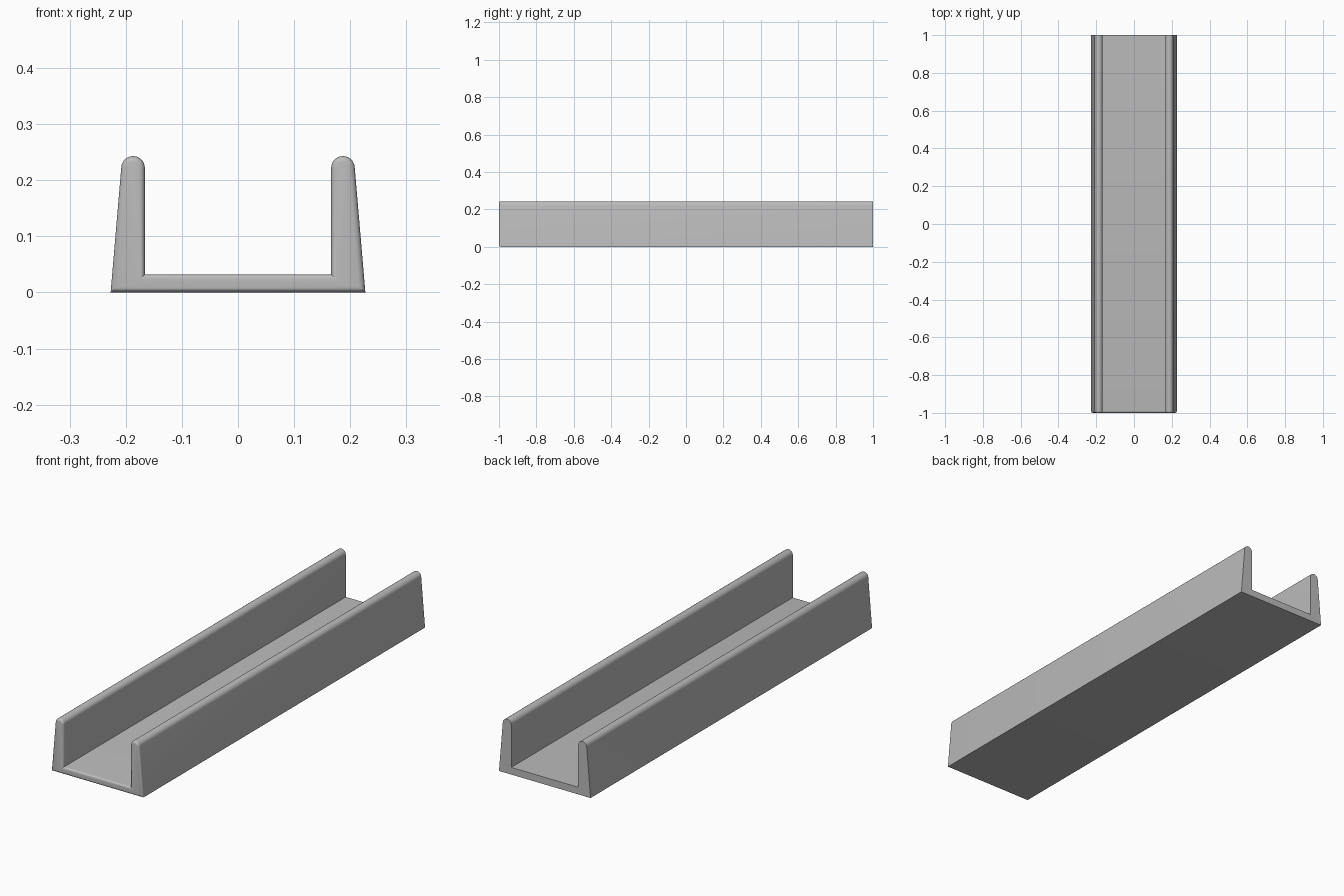
import bpy, bmesh, math

cube = bpy.data.objects.get("Cube")
if cube:
    bpy.data.objects.remove(cube, do_unlink=True)

# Plain grey material
grey = bpy.data.materials.new("plain_grey")
grey.use_nodes = True
colour = (0.5, 0.5, 0.5, 1)
grey.diffuse_color = colour
grey.node_tree.nodes["Principled BSDF"].inputs["Base Color"].default_value = colour

# Channel dimensions
HALF_LENGTH = 1.0
BASE_X, INNER_X, FLOOR_Z = 0.227, 0.166, 0.032
CAP_X, CAP_Z, CAP_R = 0.187, 0.222, 0.021
CAP_STEPS = 16
EDGE_ROUND = 0.01


def half_profile():
    """Right half: outer foot, rounded wall top, inner floor corner."""
    points = [(BASE_X, 0)]
    start = math.radians(5)
    for i in range(CAP_STEPS + 1):
        a = start + (math.pi - start) * i / CAP_STEPS
        points.append((CAP_X + CAP_R * math.cos(a), CAP_Z + CAP_R * math.sin(a)))
    points.append((INNER_X, FLOOR_Z))
    return points


# Mirror the half profile and extrude it along the length
right = half_profile()
outline = right + [(-x, z) for x, z in reversed(right)]
bm = bmesh.new()
front = bm.faces.new([bm.verts.new((x, -HALF_LENGTH, z)) for x, z in outline])
front_edges = list(front.edges)
back = bmesh.ops.extrude_face_region(bm, geom=[front], use_keep_orig=True)
moved = [v for v in back["geom"] if isinstance(v, bmesh.types.BMVert)]
bmesh.ops.translate(bm, verts=moved, vec=(0, 2 * HALF_LENGTH, 0))
bmesh.ops.recalc_face_normals(bm, faces=bm.faces)

# Round the front rim; the back rim stays sharp
rim = [e for e in bm.edges if all(v.co.y < 0 for v in e.verts)]
bmesh.ops.bevel(bm, geom=rim, offset=EDGE_ROUND, segments=5, profile=0.5,
                affect='EDGES', clamp_overlap=False)
bmesh.ops.recalc_face_normals(bm, faces=bm.faces)

mesh = bpy.data.meshes.new("channel")
bm.to_mesh(mesh)
bm.free()
mesh.materials.append(grey)
channel = bpy.data.objects.new("channel", mesh)
bpy.context.collection.objects.link(channel)

# Smooth curves, sharp corners
bpy.context.view_layer.objects.active = channel
channel.select_set(True)
bpy.ops.object.shade_smooth_by_angle(angle=math.radians(30))
